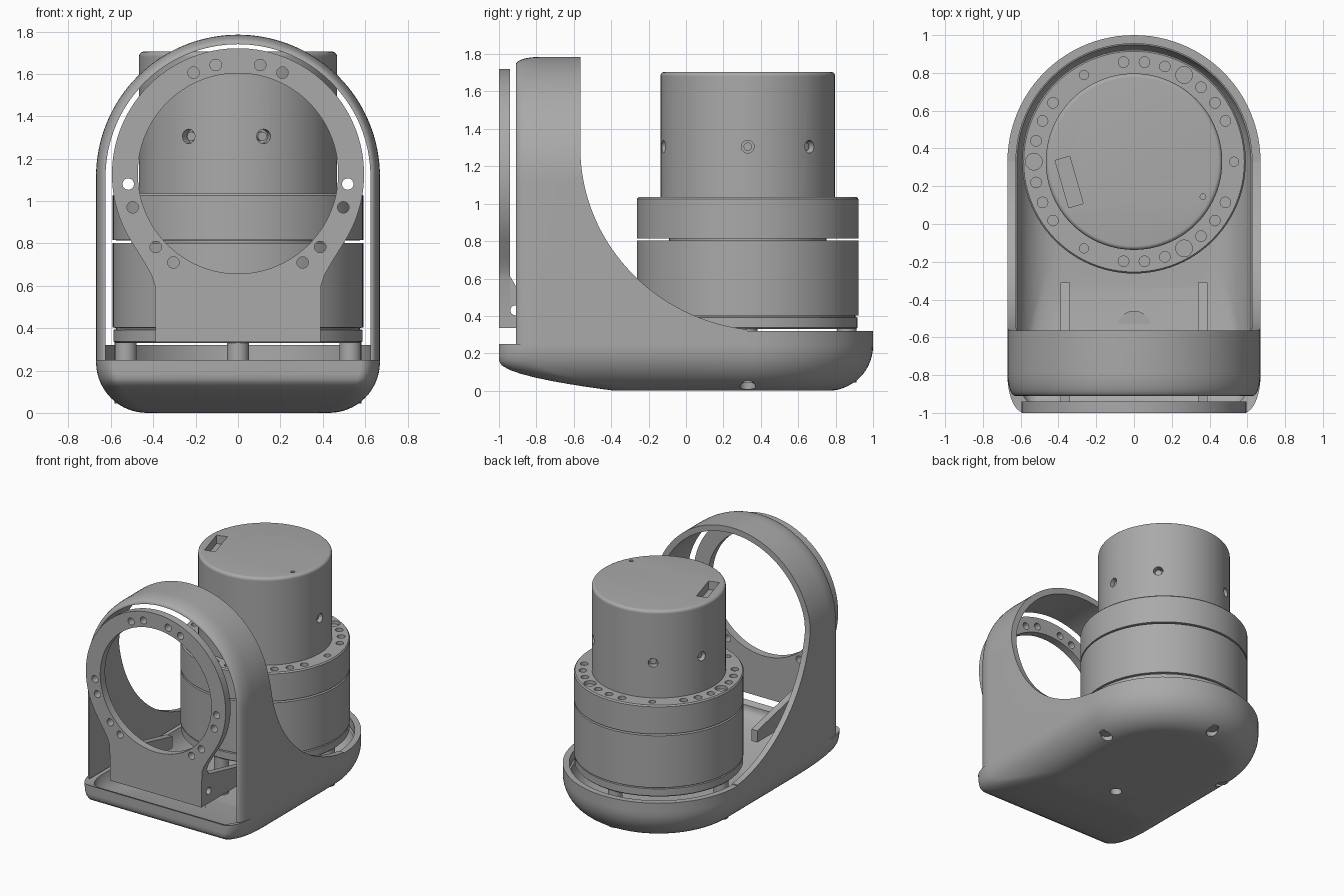
import bpy, bmesh
from math import sin, cos, pi, radians, sqrt
from mathutils import Matrix, Vector

if "Cube" in bpy.data.objects:
    bpy.data.objects.remove(bpy.data.objects["Cube"])

grey = bpy.data.materials.new("machined_grey")
grey.use_nodes = True
grey.diffuse_color = (0.4, 0.4, 0.4, 1)
grey.node_tree.nodes["Principled BSDF"].inputs["Base Color"].default_value = (0.4, 0.4, 0.4, 1)

AXIS_Y = 0.33      # motor axis
SHELL_R = 0.67     # shell half width
WALL = 0.045
ARCH_Z = 1.115     # centre of the hood arch


def finish(name, bm):
    bmesh.ops.recalc_face_normals(bm, faces=bm.faces)
    mesh = bpy.data.meshes.new(name)
    bm.to_mesh(mesh)
    bm.free()
    obj = bpy.data.objects.new(name, mesh)
    bpy.context.collection.objects.link(obj)
    mesh.materials.append(grey)
    return obj


def loft(name, rings, closed=False, cap=True):
    """Skin equal-length closed rings of points."""
    bm = bmesh.new()
    rows = [[bm.verts.new(p) for p in ring] for ring in rings]
    pairs = list(zip(rows, rows[1:])) + ([(rows[-1], rows[0])] if closed else [])
    for a, b in pairs:
        for i in range(len(a)):
            j = (i + 1) % len(a)
            bm.faces.new((a[i], a[j], b[j], b[i]))
    if cap and not closed:
        bm.faces.new(rows[0])
        bm.faces.new(rows[-1])
    return finish(name, bm)


def lathe(name, profile, closed=False, steps=96):
    """Revolve (radius, z) points about the motor axis."""
    ring = lambda r, z: [(r * cos(2 * pi * i / steps), AXIS_Y + r * sin(2 * pi * i / steps), z)
                         for i in range(steps)]
    return loft(name, [ring(r, z) for r, z in profile], closed)


def rod(bm, centre, direction, radius, length, sides=24):
    turn = Vector(direction).to_track_quat('Z', 'Y').to_matrix().to_4x4()
    bmesh.ops.create_cone(bm, cap_ends=True, segments=sides, radius1=radius, radius2=radius,
                          depth=length, matrix=Matrix.Translation(centre) @ turn)


def block(bm, centre, size, angle=0):
    bmesh.ops.create_cube(bm, size=1, matrix=Matrix.Translation(centre)
                          @ Matrix.Rotation(angle, 4, 'Z') @ Matrix.Diagonal((*size, 1)))


def carve(obj, cutter):
    cutter.hide_render = True
    mod = obj.modifiers.new("cut", 'BOOLEAN')
    mod.operation, mod.solver, mod.object = 'DIFFERENCE', 'EXACT', cutter
    bpy.context.view_layer.objects.active = obj
    bpy.ops.object.modifier_apply(modifier=mod.name)
    bpy.data.objects.remove(cutter)


# Tray: hollow boat-shaped base with a round back and a shallow rising bow
def footprint(w, front, z, n=48):
    pts = [(w * cos(pi * i / n), AXIS_Y + w * sin(pi * i / n), z) for i in range(n + 1)]
    corner = [(w - 0.09 + 0.09 * cos(t), front + 0.2 - 0.2 * sin(t))
              for t in [pi / 2 * i / 10 for i in range(11)]]
    left = [(-x, y, z) for x, y in corner]
    return pts + left + [(x, y, z) for x, y in reversed(corner)]


def tray_ring(z, inset=0.0):
    h = max(z - inset, 0)
    r = 0.24
    d = r - sqrt(r * r - max(r - h, 0) ** 2)
    front = -1 + 0.62 * max(1 - h / 0.16, 0) ** 2
    return footprint(SHELL_R - d - inset, front + inset, z)


levels = [0.24 * (1 - cos(pi / 2 * i / 14)) for i in range(15)] + [0.25]
tray = loft("base_tray", [tray_ring(z) for z in levels]
            + [tray_ring(z + WALL, WALL) for z in reversed(levels) if z + WALL < 0.25])
bm = bmesh.new()
for i in range(4):
    a = pi / 2 * i
    rod(bm, (0.53 * cos(a), AXIS_Y + 0.53 * sin(a), 0), (0, 0, 1), 0.042, 0.3)
carve(tray, finish("screw_hole_cutter", bm))

# Raised rim around the back of the tray
rim = []
for i in range(49):
    a = pi * i / 48
    rim.append([(r * cos(a), AXIS_Y + r * sin(a), z) for r, z in
                ((SHELL_R, 0.25), (SHELL_R, 0.32), (SHELL_R - WALL, 0.32), (SHELL_R - WALL, 0.25))])
loft("tray_rim", rim)

# Hood: arch band swept over the front, rounded on its front edge
section = [(AXIS_Y, SHELL_R)]
section += [(-0.78 - 0.13 * sin(t), SHELL_R - 0.04 + 0.04 * cos(t))
            for t in [pi / 2 * i / 8 for i in range(9)]]
section += [(-0.91, SHELL_R - WALL), (AXIS_Y, SHELL_R - WALL)]
hood_rings = [[(r, y, 0.25) for y, r in section]]
for i in range(65):
    a = pi * i / 64
    hood_rings.append([(r * cos(a), y, ARCH_Z + r * sin(a)) for y, r in section])
hood_rings.append([(-r, y, 0.25) for y, r in section])
hood = loft("hood", hood_rings)
# Large sweeping cut on the sides of the hood
sweep = [(0.45 + 1.015 * cos(pi + t), 1.3 - 0.98 * sin(t))
         for t in [pi / 2 * i / 40 for i in range(41)]]
sweep += [(1.5, 0.32), (1.5, 2.5), (-0.565, 2.5)]
carve(hood, loft("sweep_cutter", [[(x, y, z) for y, z in sweep] for x in (-1, 1)]))

# Posts between tray and motor
bm = bmesh.new()
for i in range(4):
    a = pi / 2 * i
    rod(bm, (0.53 * cos(a), AXIS_Y + 0.53 * sin(a), 0.19), (0, 0, 1), 0.052, 0.29)
finish("motor_posts", bm)

# Shallow boss on the tray floor
bm = bmesh.new()
rod(bm, (0, -0.55, 0.055), (0, 0, 1), 0.09, 0.035, 40)
finish("floor_boss", bm)

# Motor housing: lower drum with two grooves
drum = lathe("motor_drum", [(0.58, 0.33), (0.588, 0.338), (0.588, 0.392), (0.575, 0.394),
                            (0.575, 0.401), (0.592, 0.403), (0.592, 0.802), (0.42, 0.804),
                            (0.42, 0.813), (0.592, 0.815), (0.592, 1.025), (0.584, 1.035)])
bm = bmesh.new()
for group in (60, 180, 300):
    for step in range(-3, 4):
        a = radians(group + 12 * step)
        rod(bm, (0.53 * cos(a), AXIS_Y + 0.53 * sin(a), 1.035), (0, 0, 1),
            0.028 if step else 0.044, 0.05)
    a = radians(group + 60)
    rod(bm, (0.53 * cos(a), AXIS_Y + 0.53 * sin(a), 1.035), (0, 0, 1), 0.024, 0.05)
carve(drum, finish("flange_hole_cutter", bm))

# Motor cap: upper drum with rounded lip, radial screws and a connector slot
R = 0.467
cap = lathe("motor_cap", [(R, 1.03), (R, 1.68)]
            + [(R - 0.022 + 0.022 * cos(t), 1.683 + 0.022 * sin(t))
               for t in [pi / 2 * i / 5 for i in range(6)]])
bm = bmesh.new()
screws = bmesh.new()
for base in (0, 120, 240):
    for extra in (0, 45):
        a = radians(base + extra)
        out = Vector((cos(a), sin(a), 0))
        at = Vector((0, AXIS_Y, 1.305))
        rod(bm, at + out * R, out, 0.034, 0.1)
        rod(screws, at + out * (R - 0.04), out, 0.022, 0.03)
block(bm, (-0.343, 0.222, 1.7), (0.08, 0.26, 0.12), radians(16))
rod(bm, (0.365, 0.145, 1.7), (0, 0, 1), 0.015, 0.08)
carve(cap, finish("cap_cutter", bm))
finish("cap_screws", screws)

# Front bracket: round plate on a neck, with a large opening
RING_Z = 1.126
outline = []
for i in range(81):
    a = radians(-32 + 244 * i / 80)
    outline.append((0.595 * cos(a), RING_Z + 0.595 * sin(a)))
neck = [(0.445, 0.715), (0.408, 0.65), (0.392, 0.6), (0.39, 0.335)]
outline += [(-x, z) for x, z in neck] + list(reversed(neck))
plate = loft("front_bracket", [[(x, y, z) for x, z in outline] for y in (-1, -0.94)])
bm = bmesh.new()
rod(bm, (0, -0.97, 1.13), (0, 1, 0), 0.473, 0.3, 96)
for x, z in ((0.105, 1.642), (0.21, 1.606), (0.518, 1.08), (0.497, 0.97), (0.388, 0.783), (0.305, 0.71)):
    for side in (-1, 1):
        rod(bm, (side * x, -0.97, z), (0, 1, 0), 0.027, 0.3)
carve(plate, finish("bracket_cutter", bm))

# Sloping ribs running back from the bracket
rib = [(-0.945, 0.335), (-0.945, 0.62), (-0.91, 0.56), (-0.31, 0.425), (-0.31, 0.335)]
for name, x in (("left_rib", 0.365), ("right_rib", -0.365)):
    arm = loft(name, [[(x + s * 0.025, y, z) for y, z in rib] for s in (-1, 1)])
    bm = bmesh.new()
    rod(bm, (x, -0.912, 0.43), (1, 0, 0), 0.027, 0.2)
    carve(arm, finish("rib_cutter", bm))

# Smooth shading with crisp edges
bpy.ops.object.select_all(action='DESELECT')
for obj in bpy.context.scene.objects:
    if obj.type == 'MESH' and grey.name in obj.data.materials:
        obj.select_set(True)
        bpy.context.view_layer.objects.active = obj
bpy.ops.object.shade_smooth_by_angle(angle=radians(32))
